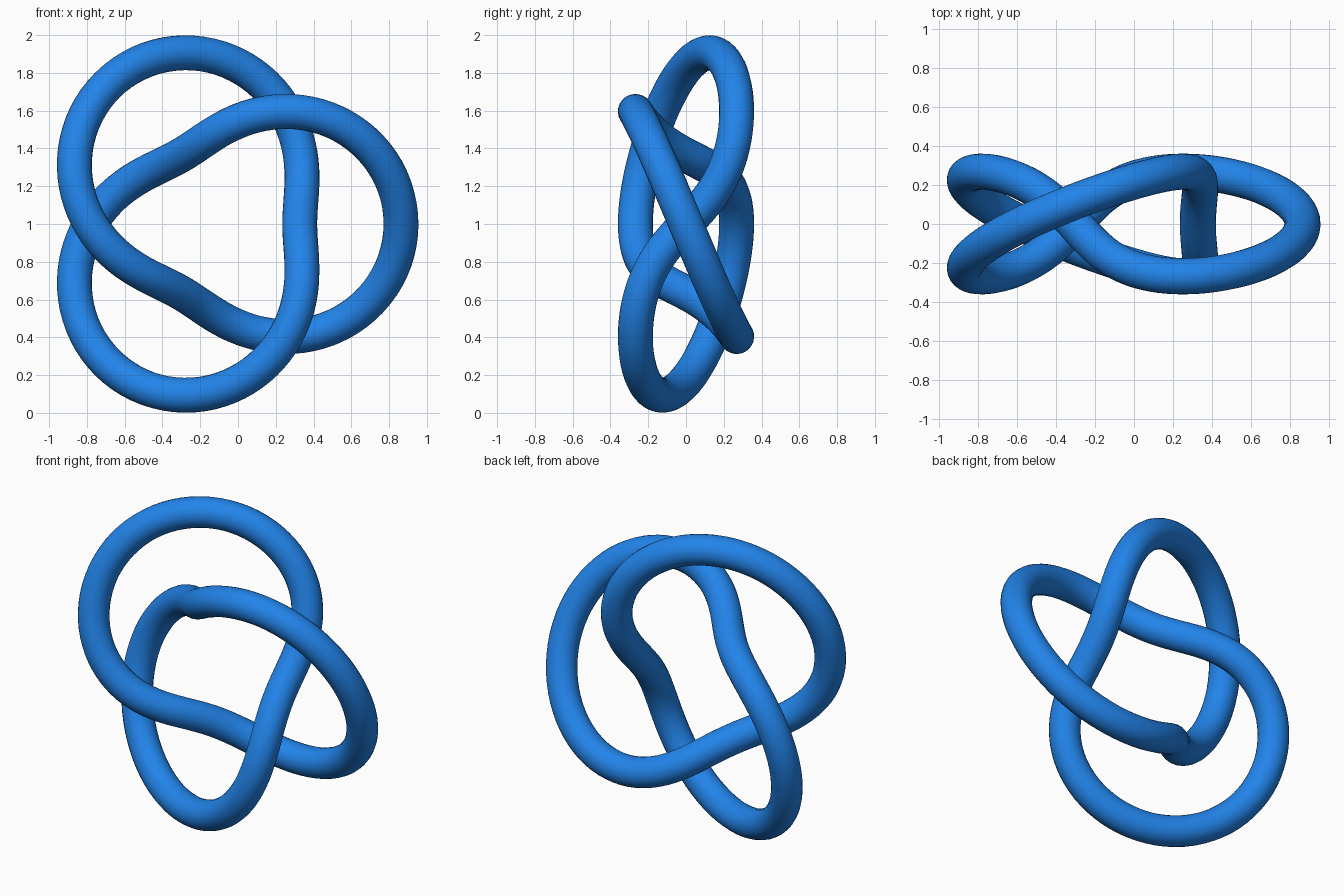
import bpy
from math import sin, cos, tau

if "Cube" in bpy.data.objects:
    bpy.data.objects.remove(bpy.data.objects["Cube"])

MAJOR, MINOR, TUBE = 0.688, 0.268, 0.0925   # knot radii and tube radius
CENTRE_X, CENTRE_Z = -0.093, 1.0
STEPS = 240

# Trefoil path: twice around the ring, three times around its section
curve = bpy.data.curves.new("trefoil_knot", "CURVE")
curve.dimensions = "3D"
curve.bevel_depth = TUBE
curve.bevel_resolution = 10
spline = curve.splines.new("POLY")
spline.points.add(STEPS - 1)
for i, p in enumerate(spline.points):
    t = tau * i / STEPS
    d = MAJOR + MINOR * cos(3 * t)
    p.co = (CENTRE_X + d * cos(2 * t), -MINOR * sin(3 * t), CENTRE_Z + d * sin(2 * t), 1)
spline.use_cyclic_u = True
spline.use_smooth = True

# Blue tube
blue = bpy.data.materials.new("blue")
blue.diffuse_color = (0.016, 0.23, 0.82, 1)
blue.use_nodes = True
blue.node_tree.nodes["Principled BSDF"].inputs["Base Color"].default_value = blue.diffuse_color
curve.materials.append(blue)

knot = bpy.data.objects.new("trefoil_knot", curve)
bpy.context.collection.objects.link(knot)
bpy.context.view_layer.objects.active = knot
knot.select_set(True)
bpy.ops.object.convert(target="MESH")
bpy.ops.object.shade_smooth()
